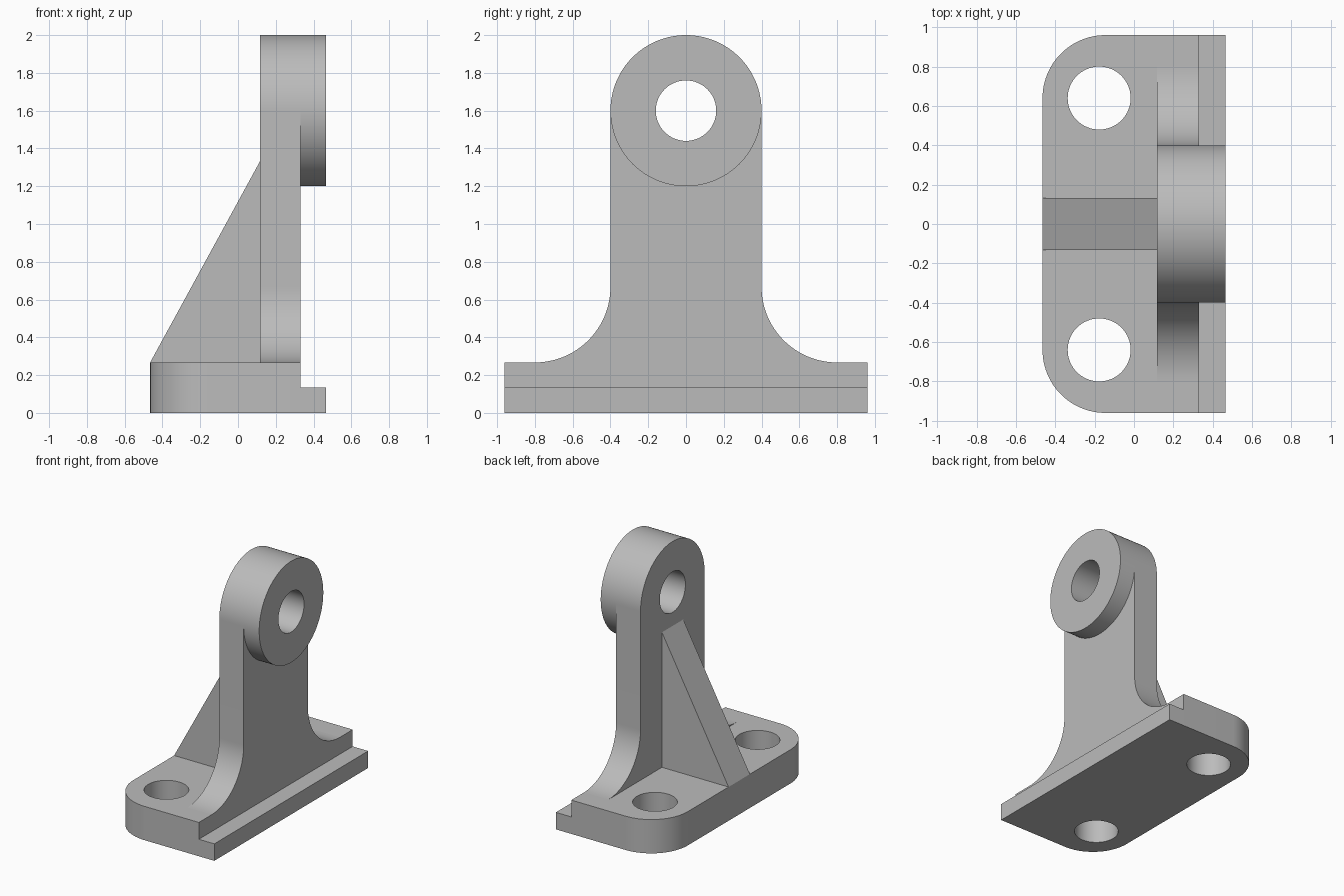
import bpy, bmesh
from math import sin, cos, pi, radians
from mathutils import Vector

if "Cube" in bpy.data.objects:
    bpy.data.objects.remove(bpy.data.objects["Cube"])

# Main dimensions
BACK, FRONT = -0.465, 0.465
HALF_LENGTH = 0.96
BASE_TOP, LEDGE_TOP = 0.267, 0.134
WALL_BACK, WALL_FRONT = 0.117, 0.33
EYE_Z, EYE_R, HOLE_R = 1.6, 0.4, 0.16
CORNER_R, FILLET_R, RIB_HALF = 0.32, 0.4, 0.133

metal = bpy.data.materials.new("grey metal")
metal.use_nodes = True
grey = (0.5, 0.5, 0.5, 1)
metal.diffuse_color = grey
metal.node_tree.nodes["Principled BSDF"].inputs["Base Color"].default_value = grey


def arc(cx, cy, r, start, end, steps=24):
    angles = [radians(start + (end - start) * i / steps) for i in range(steps + 1)]
    return [(cx + r * cos(a), cy + r * sin(a)) for a in angles]


def prism(name, profile, axis, low, high):
    """Extrude a closed profile along the x, y or z axis."""
    place = {"x": lambda u, v: (low, u, v),
             "y": lambda u, v: (u, low, v),
             "z": lambda u, v: (u, v, low)}[axis]
    direction = Vector([float(axis == a) for a in "xyz"]) * (high - low)
    bm = bmesh.new()
    face = bm.faces.new([bm.verts.new(place(u, v)) for u, v in profile])
    extruded = bmesh.ops.extrude_face_region(bm, geom=[face], use_keep_orig=True)
    moved = [g for g in extruded["geom"] if isinstance(g, bmesh.types.BMVert)]
    bmesh.ops.translate(bm, verts=moved, vec=direction)
    bmesh.ops.recalc_face_normals(bm, faces=bm.faces)
    mesh = bpy.data.meshes.new(name)
    bm.to_mesh(mesh)
    bm.free()
    mesh.materials.append(metal)
    obj = bpy.data.objects.new(name, mesh)
    bpy.context.collection.objects.link(obj)
    return obj


def activate(obj):
    bpy.ops.object.select_all(action="DESELECT")
    obj.select_set(True)
    bpy.context.view_layer.objects.active = obj


def drill(obj, cx, cy, axis):
    cutter = prism("hole_cutter", arc(cx, cy, HOLE_R, 0, 360, 64)[:-1], axis, -1, 1)
    cutter.hide_render = True
    activate(obj)
    cut = obj.modifiers.new("hole", "BOOLEAN")
    cut.operation = "DIFFERENCE"
    cut.solver = "EXACT"
    cut.object = cutter
    bpy.ops.object.modifier_apply(modifier=cut.name)
    bpy.data.objects.remove(cutter)


# Base plate with two rounded back corners and two bolt holes
corner_x, corner_y = BACK + CORNER_R, HALF_LENGTH - CORNER_R
outline = [(WALL_FRONT, -HALF_LENGTH), (WALL_FRONT, HALF_LENGTH)]
outline += arc(corner_x, corner_y, CORNER_R, 90, 180)
outline += arc(corner_x, -corner_y, CORNER_R, 180, 270)
base = prism("base_plate", outline, "z", 0, BASE_TOP)
for side in (-1, 1):
    drill(base, -0.177, side * 0.64, "z")

# Low ledge along the base
ledge = prism("base_ledge", [(-HALF_LENGTH, 0), (HALF_LENGTH, 0),
                             (HALF_LENGTH, LEDGE_TOP), (-HALF_LENGTH, LEDGE_TOP)],
              "x", WALL_FRONT, FRONT)

# Upright wall: flared foot, straight sides and round top
foot = EYE_R + FILLET_R
profile = arc(foot, BASE_TOP + FILLET_R, FILLET_R, 270, 180)
profile += arc(0, EYE_Z, EYE_R, 0, 180, 64)
profile += arc(-foot, BASE_TOP + FILLET_R, FILLET_R, 0, -90)
upright = prism("upright_wall", profile, "x", WALL_BACK, WALL_FRONT)

# Raised round boss around the eye
boss = prism("eye_boss", arc(0, EYE_Z, EYE_R, 0, 360, 128)[:-1], "x", WALL_FRONT, FRONT)
for part in (upright, boss):
    drill(part, 0, EYE_Z, "x")

# Triangular rib bracing the wall
rib = prism("support_rib", [(BACK, BASE_TOP), (WALL_BACK, BASE_TOP), (WALL_BACK, 1.333)],
            "y", -RIB_HALF, RIB_HALF)

# Smooth the round faces and keep the edges sharp
for part in (base, ledge, upright, boss, rib):
    activate(part)
    bpy.ops.object.shade_smooth_by_angle(angle=radians(30))
